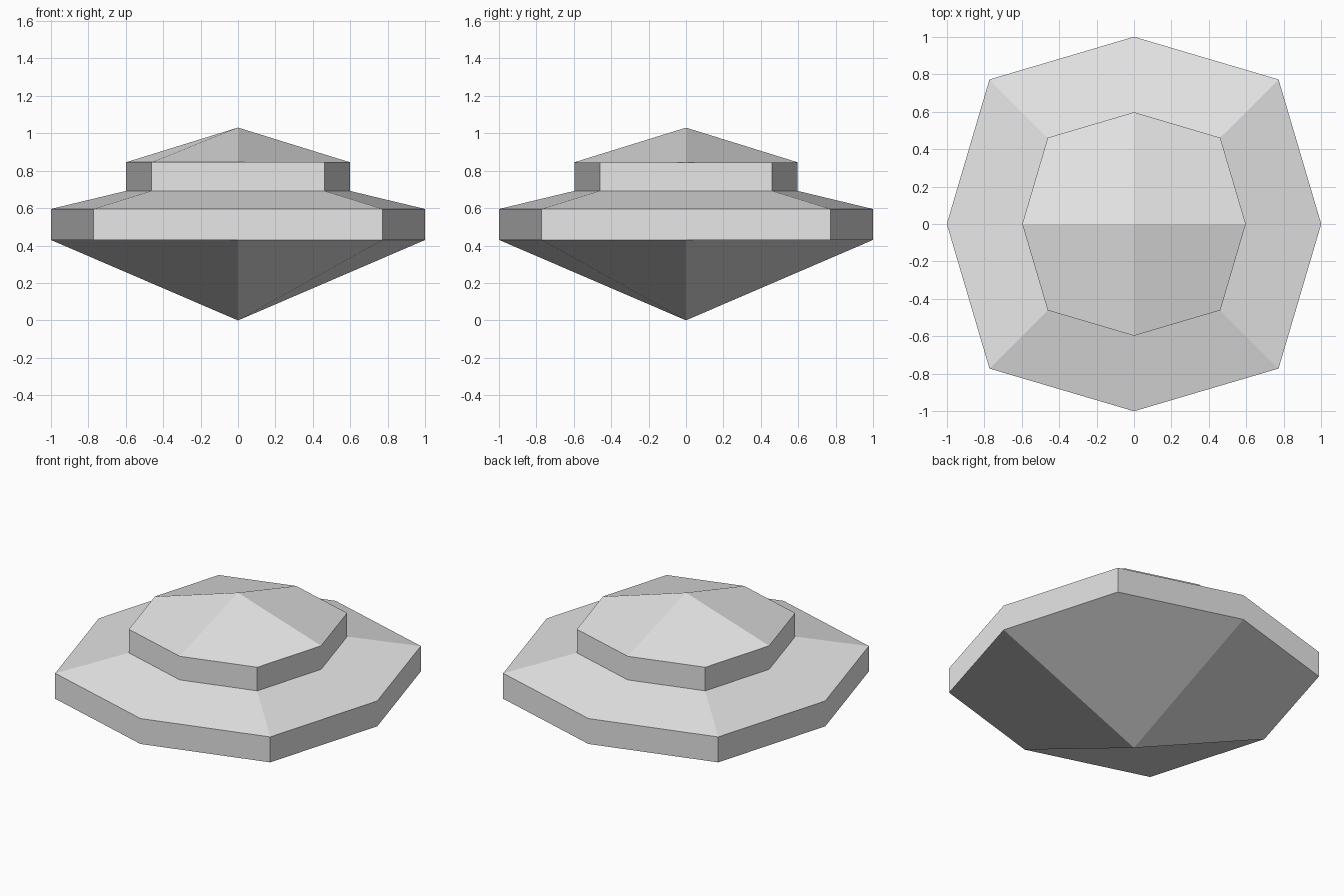
import bpy
import bmesh

cube = bpy.data.objects.get("Cube")
if cube:
    bpy.data.objects.remove(cube)

# One plain grey for the whole model
GREY = (0.8, 0.8, 0.8, 1.0)
grey = bpy.data.materials.new("light grey")
grey.use_nodes = True
grey.diffuse_color = GREY
grey.node_tree.nodes["Principled BSDF"].inputs["Base Color"].default_value = GREY

# Eight ring directions: straight ones alternate with longer corner ones
CORNER = 0.772
DIRECTIONS = [(1, 0), (CORNER, CORNER), (0, 1), (-CORNER, CORNER),
              (-1, 0), (-CORNER, -CORNER), (0, -1), (CORNER, -CORNER)]


def add_ring(bm, size, z):
    return [bm.verts.new((x * size, y * size, z)) for x, y in DIRECTIONS]


def add_band(bm, low, high):
    """Four bent sides, each running from corner to corner."""
    for i in range(0, 8, 2):
        span = [(i - 1) % 8, i, (i + 1) % 8]
        bm.faces.new([low[j] for j in span] + [high[j] for j in reversed(span)])


def add_point(bm, ring, z, ridged, downward=False):
    """Four faces meeting at a tip; the ridged one folds along its corner."""
    tip = bm.verts.new((0, 0, z))
    for k in range(4):
        edge = [ring[(2 * k + j) % 8] for j in range(3)]
        if downward:
            edge.reverse()
        face = edge + [tip]
        if k == ridged:
            face = face[1:] + face[:1]
        bm.faces.new(face)


def finish(bm, name):
    mesh = bpy.data.meshes.new(name)
    bm.to_mesh(mesh)
    bm.free()
    mesh.materials.append(grey)
    obj = bpy.data.objects.new(name, mesh)
    bpy.context.scene.collection.objects.link(obj)
    return obj


# Lower hull: pointed underside, upright rim and sloping deck
bm = bmesh.new()
rim_low = add_ring(bm, 1.0, 0.43)
rim_high = add_ring(bm, 1.0, 0.595)
deck_inner = add_ring(bm, 0.597, 0.692)
add_point(bm, rim_low, 0.0, ridged=3, downward=True)
add_band(bm, rim_low, rim_high)
add_band(bm, rim_high, deck_inner)
finish(bm, "hull")

# Upper dome: upright wall and shallow pointed roof
bm = bmesh.new()
wall_low = add_ring(bm, 0.597, 0.692)
wall_high = add_ring(bm, 0.597, 0.845)
add_band(bm, wall_low, wall_high)
add_point(bm, wall_high, 1.03, ridged=2)
finish(bm, "dome")
